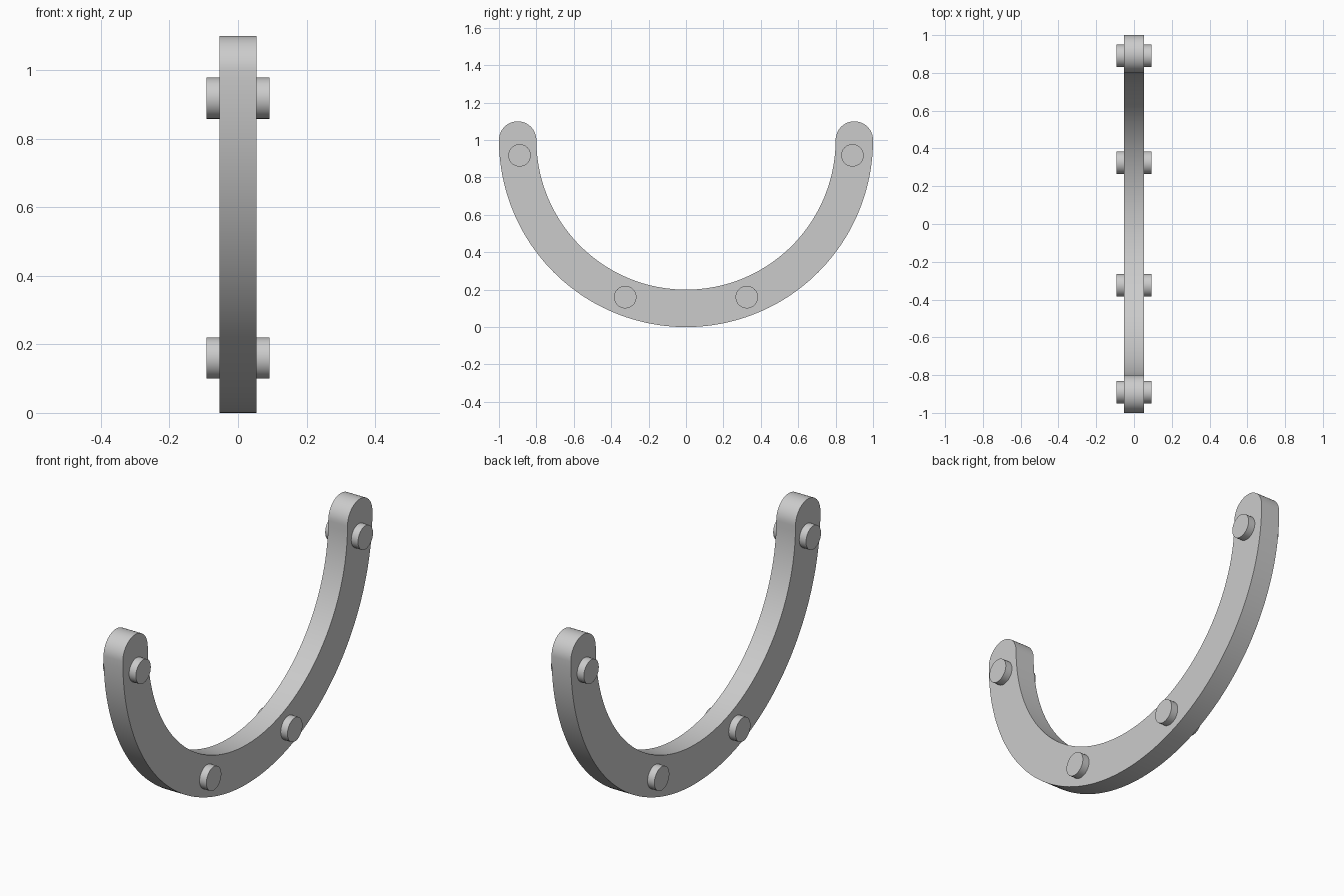
import bpy
import bmesh
from math import pi, sin, cos
from mathutils import Matrix, Vector

cube = bpy.data.objects.get("Cube")
if cube:
    bpy.data.objects.remove(cube)

HALF_WIDTH = 0.054
PEG_HALF = 0.092
PEG_RADIUS = 0.06
OUTER, INNER = 1.0, 0.8
CENTRE_Z = 1.0

grey = bpy.data.materials.new("light grey")
grey.use_nodes = True
colour = (0.6, 0.6, 0.6, 1)
grey.diffuse_color = colour
grey.node_tree.nodes["Principled BSDF"].inputs["Base Color"].default_value = colour


def finish(bm, name):
    bmesh.ops.recalc_face_normals(bm, faces=bm.faces[:])
    mesh = bpy.data.meshes.new(name)
    bm.to_mesh(mesh)
    bm.free()
    mesh.materials.append(grey)
    obj = bpy.data.objects.new(name, mesh)
    bpy.context.collection.objects.link(obj)
    bpy.ops.object.select_all(action='DESELECT')
    obj.select_set(True)
    bpy.context.view_layer.objects.active = obj
    bpy.ops.object.shade_smooth_by_angle(angle=pi / 6)
    return obj


def arc(y, radius, start, end, steps):
    angles = [start + (end - start) * i / steps for i in range(steps + 1)]
    return [(y + radius * cos(a), CENTRE_Z + radius * sin(a)) for a in angles]


# Half-ring with rounded ends, drawn as one outline and extruded across x
mid, cap = (OUTER + INNER) / 2, (OUTER - INNER) / 2
outline = arc(0, OUTER, -pi, 0, 96)
outline += arc(mid, cap, 0, pi, 24)[1:]
outline += arc(0, INNER, 0, -pi, 96)[1:]
outline += arc(-mid, cap, 0, pi, 24)[1:-1]
bm = bmesh.new()
face = bm.faces.new([bm.verts.new((-HALF_WIDTH, y, z)) for y, z in outline])
extruded = bmesh.ops.extrude_face_region(bm, geom=[face], use_keep_orig=True)
moved = [v for v in extruded["geom"] if isinstance(v, bmesh.types.BMVert)]
bmesh.ops.translate(bm, verts=moved, vec=Vector((2 * HALF_WIDTH, 0, 0)))
finish(bm, "curved_bar")

# Pegs standing out on both sides of the bar
for height, y, z in (("upper", 0.89, 0.918), ("lower", 0.325, 0.16)):
    for end, sign in (("front", -1), ("back", 1)):
        for side, x_sign in (("left", 1), ("right", -1)):
            bm = bmesh.new()
            x = x_sign * (HALF_WIDTH + PEG_HALF) / 2
            bmesh.ops.create_cone(
                bm, cap_ends=True, segments=48, radius1=PEG_RADIUS,
                radius2=PEG_RADIUS, depth=PEG_HALF - HALF_WIDTH,
                matrix=Matrix.Translation((x, sign * y, z)) @ Matrix.Rotation(pi / 2, 4, 'Y'))
            finish(bm, f"{height}_{end}_peg_{side}")
